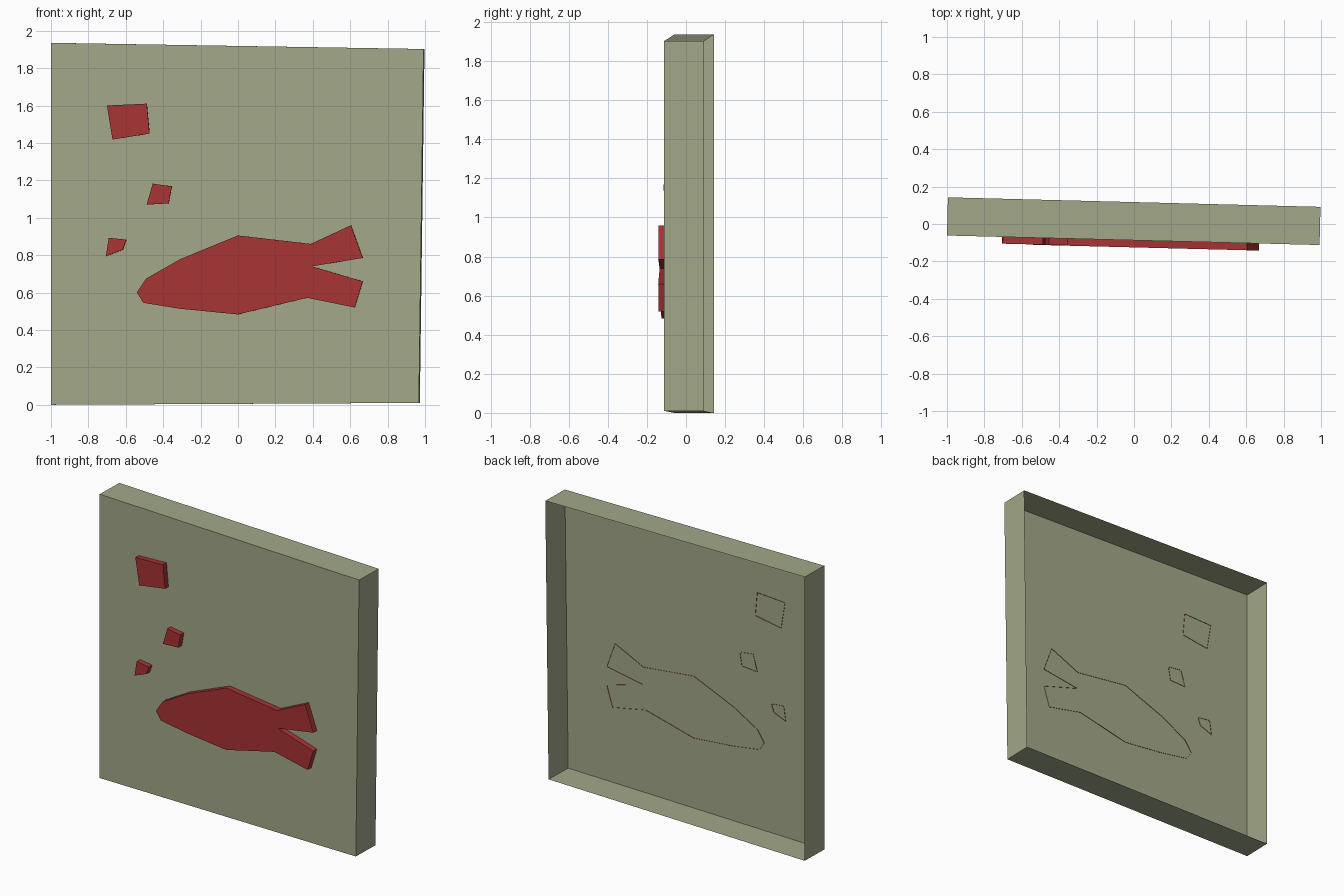
import bpy, bmesh
from mathutils import Vector

if "Cube" in bpy.data.objects:
    bpy.data.objects.remove(bpy.data.objects["Cube"])

SLOPE = -0.0255                             # the plaque is turned slightly about z
NORMAL = Vector((SLOPE, -1, 0)).normalized()


def material(name, colour):
    m = bpy.data.materials.new(name)
    m.diffuse_color = (*colour, 1)
    m.use_nodes = True
    m.node_tree.nodes["Principled BSDF"].inputs["Base Color"].default_value = m.diffuse_color
    return m


def open_tray(name, outline, front, back, mat):
    """Capped outline with thin walls, open at the back; front/back are offsets from the plaque face."""
    bm = bmesh.new()
    base = [Vector((x, -0.087 + SLOPE * x, z)) for x, z in outline]
    f = [bm.verts.new(p + NORMAL * front) for p in base]
    b = [bm.verts.new(p + NORMAL * back) for p in base]
    bm.faces.new(f)
    for i in range(len(f)):
        j = (i + 1) % len(f)
        bm.faces.new((f[i], b[i], b[j], f[j]))
    bm.normal_update()
    if bm.faces[:][0].normal.dot(NORMAL) < 0:
        bmesh.ops.reverse_faces(bm, faces=bm.faces[:])
    mesh = bpy.data.meshes.new(name)
    bm.to_mesh(mesh)
    bm.free()
    mesh.materials.append(mat)
    obj = bpy.data.objects.new(name, mesh)
    bpy.context.collection.objects.link(obj)
    return obj


sage = material("sage green", (0.36, 0.39, 0.25))
red = material("brick red", (0.39, 0.033, 0.035))

# Plaque: front panel with four walls running back
open_tray("plaque", [(-1, 0), (0.967, 0.01), (0.992, 1.902), (-1, 1.935)], 0, -0.204, sage)

# Raised fish, nose to the left, forked tail to the right
fish = [(-0.54, 0.60), (-0.49, 0.675), (-0.305, 0.78), (0, 0.905), (0.39, 0.86),
        (0.605, 0.96), (0.668, 0.785), (0.395, 0.74), (0.668, 0.66), (0.625, 0.52),
        (0.37, 0.572), (0, 0.483), (-0.305, 0.513), (-0.505, 0.545)]
open_tray("fish", fish, 0.038, -0.003, red)

# Raised bubbles
bubbles = {
    "large_bubble": [(-0.70, 1.60), (-0.487, 1.61), (-0.472, 1.45), (-0.67, 1.418)],
    "middle_bubble": [(-0.455, 1.182), (-0.353, 1.168), (-0.37, 1.077), (-0.488, 1.07)],
    "small_bubble": [(-0.69, 0.893), (-0.596, 0.882), (-0.615, 0.829), (-0.706, 0.793)],
}
for name, outline in bubbles.items():
    open_tray(name, outline, 0.036, -0.003, red)
